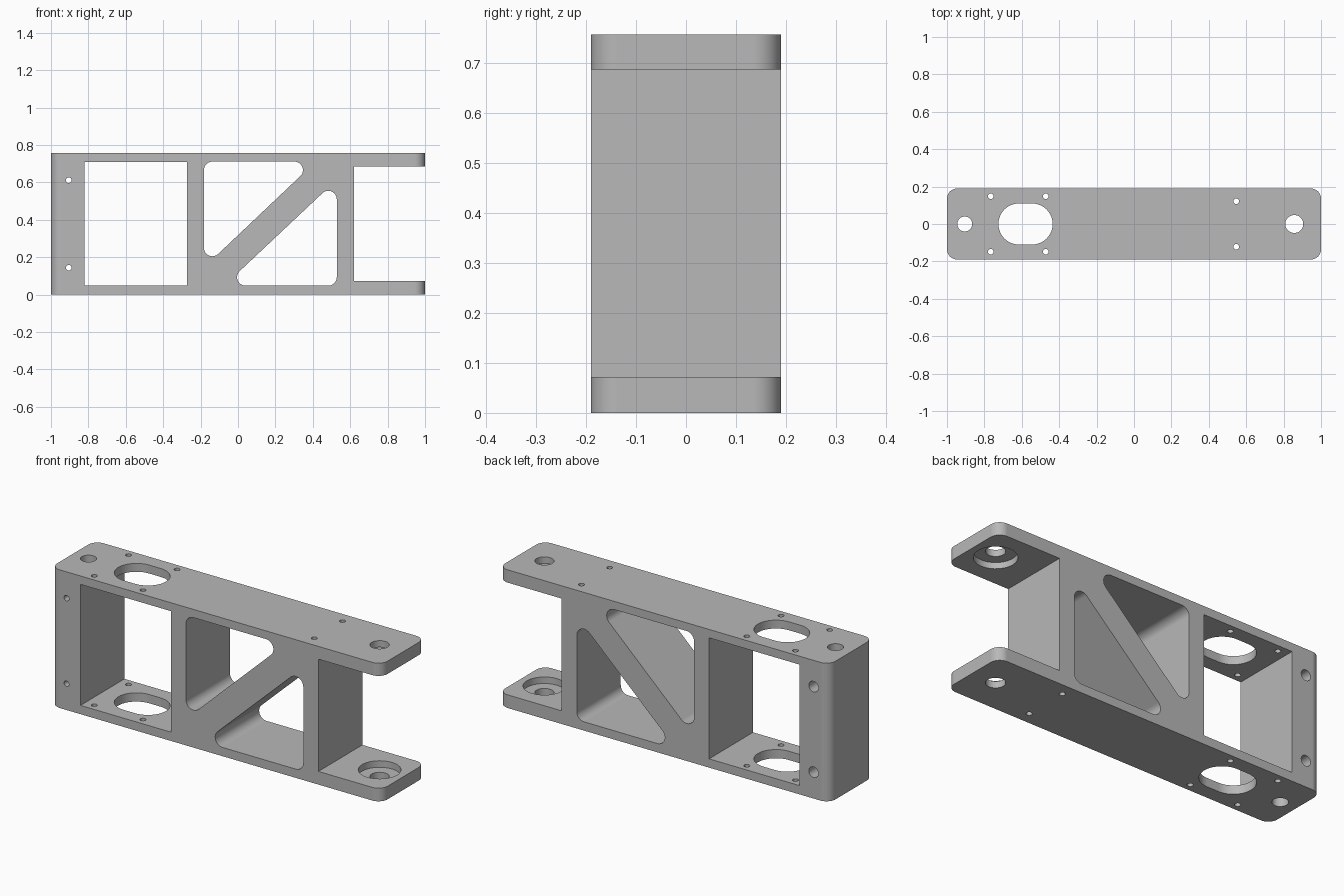
import bpy, bmesh
from math import atan2, cos, sin, pi, ceil
from mathutils import Vector

LENGTH, HALF_W, HEIGHT = 2.0, 0.19, 0.756

if "Cube" in bpy.data.objects:
    bpy.data.objects.remove(bpy.data.objects["Cube"], do_unlink=True)

grey = bpy.data.materials.new("machined grey")
grey.use_nodes = True
grey.diffuse_color = (0.48, 0.48, 0.48, 1)
grey.node_tree.nodes["Principled BSDF"].inputs["Base Color"].default_value = (0.48, 0.48, 0.48, 1)


def rounded(centres, r):
    """Outline wrapped around equal circles, listed counter-clockwise."""
    pts = [Vector(c) for c in centres]
    if r == 0:
        return pts
    loop, n = [], len(pts)
    for i, c in enumerate(pts):
        if n == 1:
            start, sweep = 0, 2 * pi
        else:
            d_in, d_out = c - pts[i - 1], pts[(i + 1) % n] - c
            start = atan2(d_in.y, d_in.x) - pi / 2
            sweep = (atan2(d_out.y, d_out.x) - pi / 2 - start) % (2 * pi)
        steps = ceil(sweep / (pi / 20))
        for k in range(steps if n == 1 else steps + 1):
            a = start + sweep * k / steps
            loop.append(c + Vector((cos(a), sin(a))) * r)
    return loop


def box(x0, x1, y0, y1):
    return [(x0, y0), (x1, y0), (x1, y1), (x0, y1)]


def prism(name, outline, axis, lo, hi):
    """Extrude an outline along y (outline in x, z) or z (outline in x, y)."""
    def place(p, w):
        return (p.x, p.y, w) if axis == "z" else (p.x, w, p.y)
    bm = bmesh.new()
    a = [bm.verts.new(place(p, lo)) for p in outline]
    b = [bm.verts.new(place(p, hi)) for p in outline]
    bm.faces.new(a)
    bm.faces.new(b)
    for i in range(len(a)):
        j = (i + 1) % len(a)
        bm.faces.new((a[i], a[j], b[j], b[i]))
    bmesh.ops.recalc_face_normals(bm, faces=bm.faces)
    mesh = bpy.data.meshes.new(name)
    bm.to_mesh(mesh)
    bm.free()
    mesh.materials.append(grey)
    ob = bpy.data.objects.new(name, mesh)
    bpy.context.collection.objects.link(ob)
    return ob


# Main block with rounded upright corners
R = 0.055
frame = prism("truss_bracket", rounded(box(-LENGTH / 2 + R, LENGTH / 2 - R, -HALF_W + R, HALF_W - R), R),
              "z", 0, HEIGHT)
cutters = []


def cut(name, centres, r, axis, lo=-1, hi=2):
    cutters.append(prism(name + "_cutter", rounded(centres, r), axis, lo, hi))


# Motor window, fork slot and the two triangular pockets
cut("window", box(-0.82, -0.273, 0.048, 0.71), 0, "y")
cut("fork_slot", box(0.62, 1.3, 0.072, 0.686), 0, "y")
cut("upper_pocket", [(-0.137, 0.25), (0.302, 0.666), (-0.137, 0.666)], 0.045, "y")
cut("lower_pocket", [(0.04, 0.093), (0.483, 0.093), (0.483, 0.51)], 0.045, "y")

# Vertical holes
cut("oval", [(-0.615, 0), (-0.545, 0)], 0.11, "z")
cut("pillar_hole", [(-0.905, 0)], 0.04, "z")
cut("fork_hole", [(0.857, 0)], 0.048, "z")
cut("fork_recess", [(0.857, 0)], 0.106, "z", 0.036, HEIGHT - 0.036)
for side in (-1, 1):
    for x, y in ((-0.766, 0.148), (-0.472, 0.148), (0.547, 0.122)):
        cut("screw_hole", [(x, side * y)], 0.015, "z")

# Cross holes through the pillar, widened at the back
for z in (0.144, HEIGHT - 0.144):
    cut("cross_hole", [(-0.905, z)], 0.015, "y")
    cut("cross_recess", [(-0.905, z)], 0.029, "y", 0.09, 1)

for c in cutters:
    c.hide_render = True
    mod = frame.modifiers.new(c.name, "BOOLEAN")
    mod.operation = "DIFFERENCE"
    mod.solver = "EXACT"
    mod.object = c

# Bake the cuts and drop the cutters
graph = bpy.context.evaluated_depsgraph_get()
baked = bpy.data.meshes.new_from_object(frame.evaluated_get(graph))
frame.modifiers.clear()
frame.data = baked
for c in cutters:
    bpy.data.objects.remove(c, do_unlink=True)

# Smooth the round surfaces and keep the flats flat
bpy.ops.object.select_all(action="DESELECT")
frame.select_set(True)
bpy.context.view_layer.objects.active = frame
bpy.ops.object.shade_smooth_by_angle(angle=pi / 6)
weighted = frame.modifiers.new("flat_faces", "WEIGHTED_NORMAL")
weighted.keep_sharp = True
